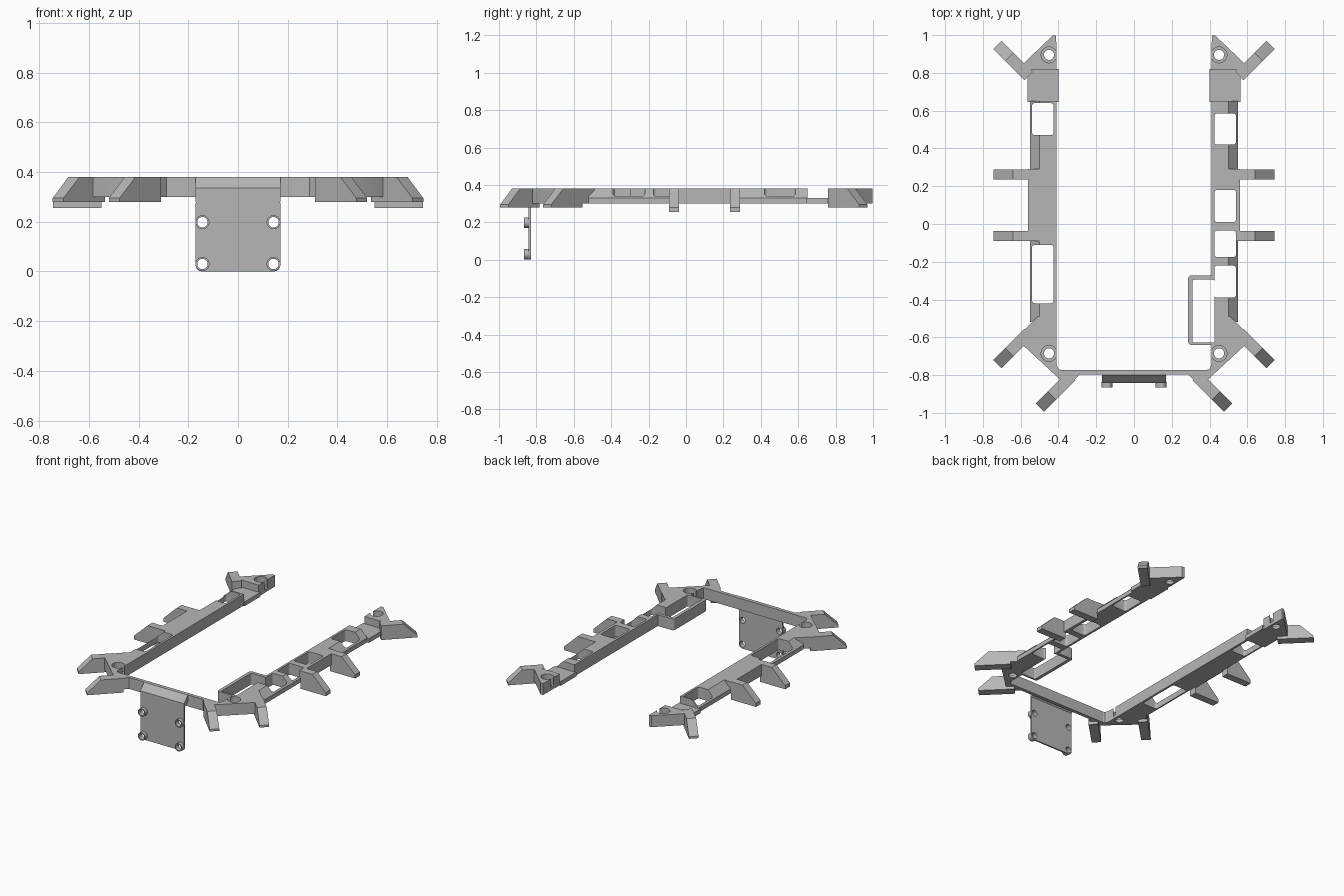
import bpy, bmesh, math
from mathutils import Vector

if "Cube" in bpy.data.objects:
    bpy.data.objects.remove(bpy.data.objects["Cube"])

grey = bpy.data.materials.new("plain grey")
grey.use_nodes = True
COLOUR = (0.47, 0.47, 0.47, 1)
grey.diffuse_color = COLOUR
grey.node_tree.nodes["Principled BSDF"].inputs["Base Color"].default_value = COLOUR

TOP, BASE = 0.38, 0.30


def build(name, prisms):
    """One object from prisms, each a base loop of 3D points and an extrusion vector."""
    bm = bmesh.new()
    for loop, vec in prisms:
        face = bm.faces.new([bm.verts.new(p) for p in loop])
        out = bmesh.ops.extrude_face_region(bm, geom=[face], use_keep_orig=True)
        verts = [g for g in out["geom"] if isinstance(g, bmesh.types.BMVert)]
        bmesh.ops.translate(bm, verts=verts, vec=vec)
    bmesh.ops.recalc_face_normals(bm, faces=bm.faces[:])
    mesh = bpy.data.meshes.new(name)
    bm.to_mesh(mesh)
    bm.free()
    mesh.materials.append(grey)
    ob = bpy.data.objects.new(name, mesh)
    bpy.context.scene.collection.objects.link(ob)
    return ob


def flat(pts, z0=BASE, z1=TOP, s=1):
    return [(s * x, y, z0) for x, y in pts], (0, 0, z1 - z0)


def rect(x0, x1, y0, y1):
    return [(x0, y0), (x1, y0), (x1, y1), (x0, y1)]


def rounded(x0, x1, y0, y1, r=0.015):
    pts = []
    corners = [(x1 - r, y1 - r), (x0 + r, y1 - r), (x0 + r, y0 + r), (x1 - r, y0 + r)]
    for i, (cx, cy) in enumerate(corners):
        for k in range(5):
            a = math.pi / 2 * (i + k / 4)
            pts.append((cx + r * math.cos(a), cy + r * math.sin(a)))
    return pts


def circle(cx, cy, r, n=28):
    return [(cx + r * math.cos(t * math.tau / n), cy + r * math.sin(t * math.tau / n))
            for t in range(n)]


def cut(ob, cutters):
    for c in cutters:
        mod = ob.modifiers.new("cut", 'BOOLEAN')
        mod.operation, mod.solver, mod.object = 'DIFFERENCE', 'EXACT', c
    deps = bpy.context.evaluated_depsgraph_get()
    mesh = bpy.data.meshes.new_from_object(ob.evaluated_get(deps))
    ob.modifiers.clear()
    ob.data = mesh


def smooth(ob):
    bpy.ops.object.select_all(action='DESELECT')
    ob.select_set(True)
    bpy.context.view_layer.objects.active = ob
    bpy.ops.object.shade_smooth_by_angle(angle=math.radians(30))


def diagonal_arm(name, tip, dy, s, length=0.235, width=0.062):
    """Arm running outward at 45 degrees with a sloped end."""
    along = Vector((s, dy, 0)).normalized()
    side = Vector((-along.y, along.x, 0)) * width
    end = Vector((s * tip[0], tip[1], 0)) - side / 2
    profile = [(length, 0.28), (0, 0.28), (0, 0.295), (0.09, TOP), (length, TOP)]
    build(name, [([end - along * d + Vector((0, 0, z)) for d, z in profile], side)])


windows = {1: [(0.42, 0.585), (0.01, 0.18), (-0.175, -0.035), (-0.39, -0.22)],
           -1: [(0.47, 0.64), (-0.42, -0.11)]}

for s, side in ((1, "left"), (-1, "right")):
    # Cutters for the rail windows and the screw holes
    slots = [flat(rounded(0.425, 0.54, a, b), 0.2, 0.5, s) for a, b in windows[s]]
    cutters = [build("window_cutter", slots)]
    for r, z0 in ((0.027, 0.2), (0.042, 0.32)):
        cutters.append(build("screw_cutter",
                             [flat(circle(0.45, y, r), z0, 0.5, s) for y in (-0.685, 0.895)]))
    if s == 1:
        cutters.append(build("bracket_cutter",
                             [flat(rounded(0.31, 0.426, -0.628, -0.295, 0.008), 0.2, 0.5)]))

    # Side rail with chamfered outer edge
    section = [(0.41, BASE), (0.55, BASE), (0.55, 0.33), (0.50, TOP), (0.41, TOP)]
    parts = [build(side + "_rail", [([(s * x, -0.52, z) for x, z in section], (0, 1.17, 0))])]
    # Square middle block between the side arms
    parts.append(build(side + "_rail_middle", [flat(rect(0.41, 0.56, -0.09, 0.29), s=s)]))
    # Front corner gusset
    parts.append(build(side + "_front_corner", [flat(
        [(0.41, -0.5), (0.51, -0.49), (0.60, -0.58), (0.595, -0.635), (0.395, -0.82),
         (0.33, -0.84), (0.285, -0.795), (0.285, -0.775), (0.38, -0.775), (0.4, -0.768),
         (0.41, -0.745)], s=s)]))
    # Rear tab beyond the lowered step
    parts.append(build(side + "_rear_tab", [flat(
        [(0.41, 0.815), (0.57, 0.815), (0.59, 0.845), (0.43, 0.998), (0.412, 0.998)], s=s)]))
    # Cable bracket on the inside of one rail
    if s == 1:
        parts.append(build("cable_bracket", [flat(rounded(0.287, 0.43, -0.64, -0.273))]))
    for p in parts:
        cut(p, cutters)
        smooth(p)
    for c in cutters:
        bpy.data.objects.remove(c)

    # Lowered step near the rear
    build(side + "_step", [flat(rect(0.40, 0.565, 0.645, 0.82), BASE, 0.33, s)])

    # Straight side arms
    arm = [(0.55, 0.255), (0.745, 0.255), (0.745, 0.28), (0.64, TOP), (0.55, TOP)]
    for label, y in (("front", -0.09), ("rear", 0.235)):
        build(f"{side}_{label}_side_arm", [([(s * x, y, z) for x, z in arm], (0, 0.053, 0))])

    # Diagonal arms at the corners
    diagonal_arm(side + "_rear_arm", (0.724, 0.948), 1, s)
    diagonal_arm(side + "_front_outer_arm", (0.724, -0.742), -1, s)
    diagonal_arm(side + "_front_inner_arm", (0.498, -0.972), -1, s)

# Thin bar across the front
build("front_bar", [flat(rect(-0.39, 0.39, -0.797, -0.773))])

# Hanging plate with a sloped shoulder and four hollow bosses
shoulder = [(-0.79, TOP), (-0.80, TOP), (-0.841, 0.335), (-0.841, 0.28), (-0.83, 0.28),
            (-0.83, 0.31), (-0.79, 0.345)]
build("plate_shoulder", [([(-0.17, y, z) for y, z in shoulder], (0.34, 0, 0))])


def facing(pts, y0, y1):
    return [(x, y0, z) for x, z in pts], (0, y1 - y0, 0)


spots = [(x, z) for x in (-0.143, 0.143) for z in (0.03, 0.198)]
holes = build("plate_hole_cutter", [facing(circle(x, z, 0.021), -0.95, -0.75) for x, z in spots])
plate = build("front_plate", [facing(rounded(-0.17, 0.17, 0, 0.30, 0.025), -0.841, -0.83)])
bosses = build("plate_bosses", [facing(circle(x, z, 0.028), -0.866, -0.835) for x, z in spots])
for p in (plate, bosses):
    cut(p, [holes])
    smooth(p)
bpy.data.objects.remove(holes)
